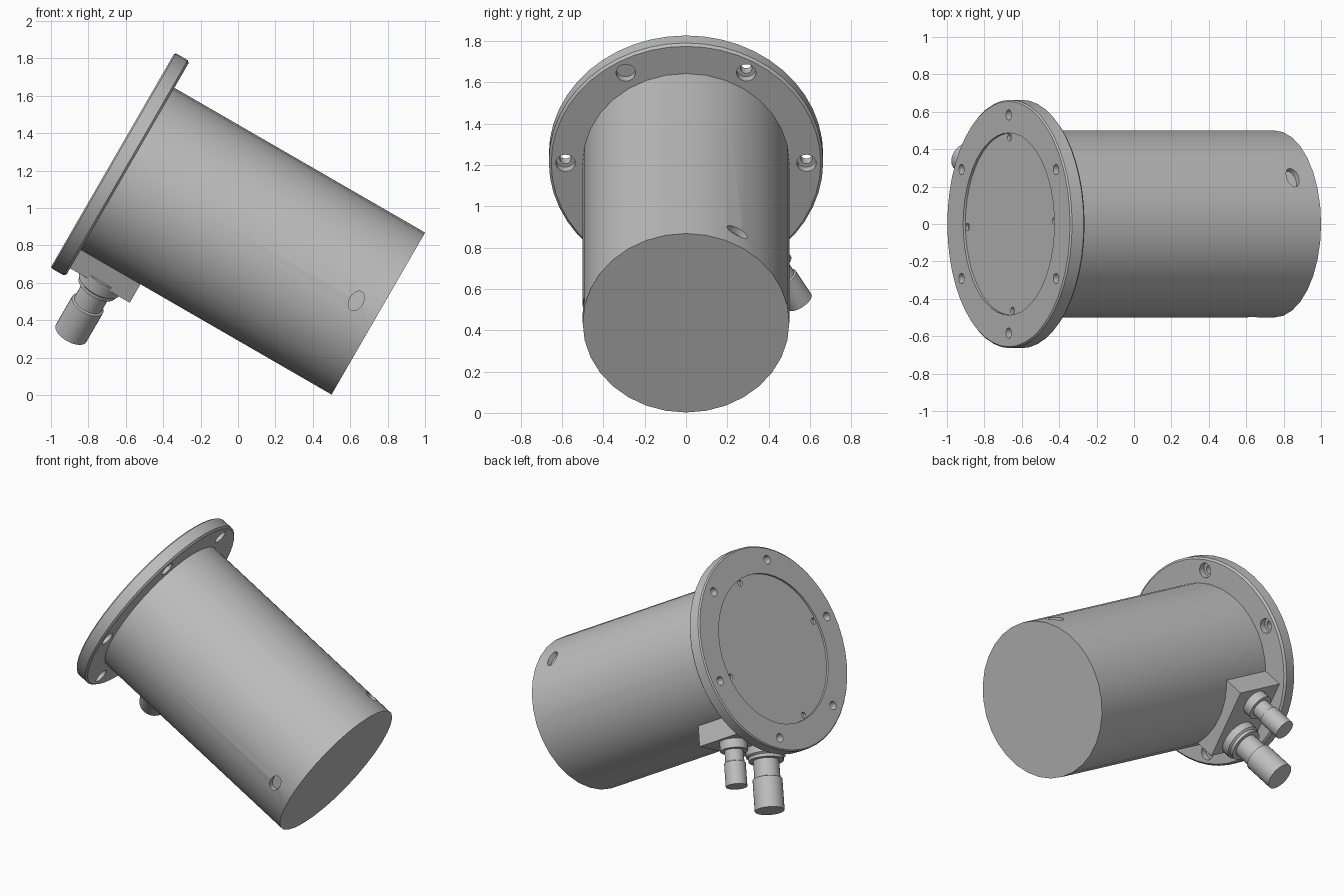
import bpy, bmesh
from math import radians, sin, cos, pi
from mathutils import Matrix, Vector

old = bpy.data.objects.get("Cube")
if old:
    bpy.data.objects.remove(old, do_unlink=True)

grey = bpy.data.materials.new("machined_grey")
grey.use_nodes = True
grey.diffuse_color = (0.52, 0.52, 0.52, 1)
grey.node_tree.nodes["Principled BSDF"].inputs["Base Color"].default_value = (0.52, 0.52, 0.52, 1)

SIDES = 32
LENGTH, BODY_R, FLANGE_R, FLANGE_T = 1.64, 0.5, 0.664, 0.092


def frame(x, y, z, origin=(0, 0, 0)):
    m = Matrix((x, y, z)).transposed().to_4x4()
    m.translation = Vector(origin)
    return m


# Main frame: z points out of the flange face, origin at its centre
c30, s30 = cos(radians(30)), sin(radians(30))
AXIS = frame((s30, 0, c30), (0, 1, 0), (-c30, 0, s30), (-0.67, 0, 1.255))
# Connector frame: x around the housing, y along it, z radially outwards
RADIAL = AXIS @ frame((s30, c30, 0), (0, 0, -1), (-c30, s30, 0))


def finish(name, bm, matrix):
    bmesh.ops.recalc_face_normals(bm, faces=bm.faces)
    mesh = bpy.data.meshes.new(name)
    bm.to_mesh(mesh)
    bm.free()
    mesh.transform(matrix)
    mesh.materials.append(grey)
    obj = bpy.data.objects.new(name, mesh)
    bpy.context.collection.objects.link(obj)
    return obj


def lathe(name, profile, matrix, sides=SIDES):
    bm = bmesh.new()
    vs = [bm.verts.new((r, 0, z)) for r, z in profile]
    edges = [bm.edges.new(p) for p in zip(vs, vs[1:])]
    bmesh.ops.spin(bm, geom=vs + edges, axis=(0, 0, 1), cent=(0, 0, 0),
                   steps=sides, angle=2 * pi)
    bmesh.ops.remove_doubles(bm, verts=bm.verts, dist=1e-5)
    return finish(name, bm, matrix)


def rod(r, z0, z1, matrix, sides=20):
    return lathe("cutter", [(0, z0), (r, z0), (r, z1), (0, z1)], matrix, sides)


def cut(obj, cutters):
    for c in cutters:
        c.hide_render = True
        mod = obj.modifiers.new("cut", 'BOOLEAN')
        mod.operation, mod.solver, mod.object = 'DIFFERENCE', 'EXACT', c
    dg = bpy.context.evaluated_depsgraph_get()
    obj.data = bpy.data.meshes.new_from_object(obj.evaluated_get(dg))
    obj.modifiers.clear()
    for c in cutters:
        bpy.data.objects.remove(c, do_unlink=True)


def smooth(obj):
    bpy.ops.object.select_all(action='DESELECT')
    obj.select_set(True)
    bpy.context.view_layer.objects.active = obj
    bpy.ops.object.shade_smooth_by_angle(angle=radians(30))


def polar(radius, degrees):
    a = radians(degrees)
    return Matrix.Translation((radius * cos(a), radius * sin(a), 0))


# Flange with a shallow round recess and chamfered rim
flange = lathe("mounting_flange", [
    (0, -0.014), (0.487, -0.014), (0.487, 0), (FLANGE_R - 0.008, 0), (FLANGE_R, -0.008),
    (FLANGE_R, 0.012 - FLANGE_T), (FLANGE_R - 0.012, -FLANGE_T), (0, -FLANGE_T)], AXIS, 48)
cutters = []
for i in range(6):
    at = AXIS @ polar(0.583, 30 + 60 * i)
    cutters.append(rod(0.028, -0.2, 0.1, at))        # bolt hole
    cutters.append(rod(0.047, -0.2, -0.05, at))      # counterbore behind
for i in range(4):
    cutters.append(rod(0.02, -0.03, -0.002, AXIS @ polar(0.464, 2 + 90 * i)))
cut(flange, cutters)

# Cylindrical housing with two oval pockets near the closed end
housing = lathe("housing", [(0, -0.08), (BODY_R, -0.08), (BODY_R, -LENGTH), (0, -LENGTH)], AXIS)
pockets = []
for angle in (-90, 30):
    at = (AXIS @ Matrix.Rotation(radians(angle), 4, 'Z')
          @ Matrix.Translation((0, 0, 0.136 - LENGTH))
          @ Matrix.Rotation(radians(90), 4, 'Y') @ Matrix.Diagonal((0.65, 1, 1, 1)))
    pockets.append(rod(0.057, BODY_R - 0.035, BODY_R + 0.1, at))
cut(housing, pockets)

# Connector block against the flange
bm = bmesh.new()
bmesh.ops.create_cube(bm, size=1)
block = finish("connector_block", bm, RADIAL @ Matrix.Translation((0, 0.273, 0.4575))
               @ Matrix.Diagonal((0.5, 0.374, 0.215, 1)))

# Two stepped cable connectors
large = [(0, 0.54), (0.125, 0.54), (0.125, 0.615), (0.112, 0.625), (0.112, 0.645),
         (0.082, 0.645), (0.082, 0.76), (0.094, 0.765), (0.094, 0.97), (0, 0.97)]
small = [(0, 0.54), (0.088, 0.54), (0.088, 0.625), (0.06, 0.625), (0.06, 0.7),
         (0.068, 0.705), (0.068, 0.857), (0, 0.857)]
connectors = [lathe(n, p, RADIAL @ Matrix.Translation((x, 0.27, 0)))
              for n, p, x in (("large_connector", large, -0.145),
                              ("small_connector", small, 0.14))]

for part in [flange, housing] + connectors:
    smooth(part)
